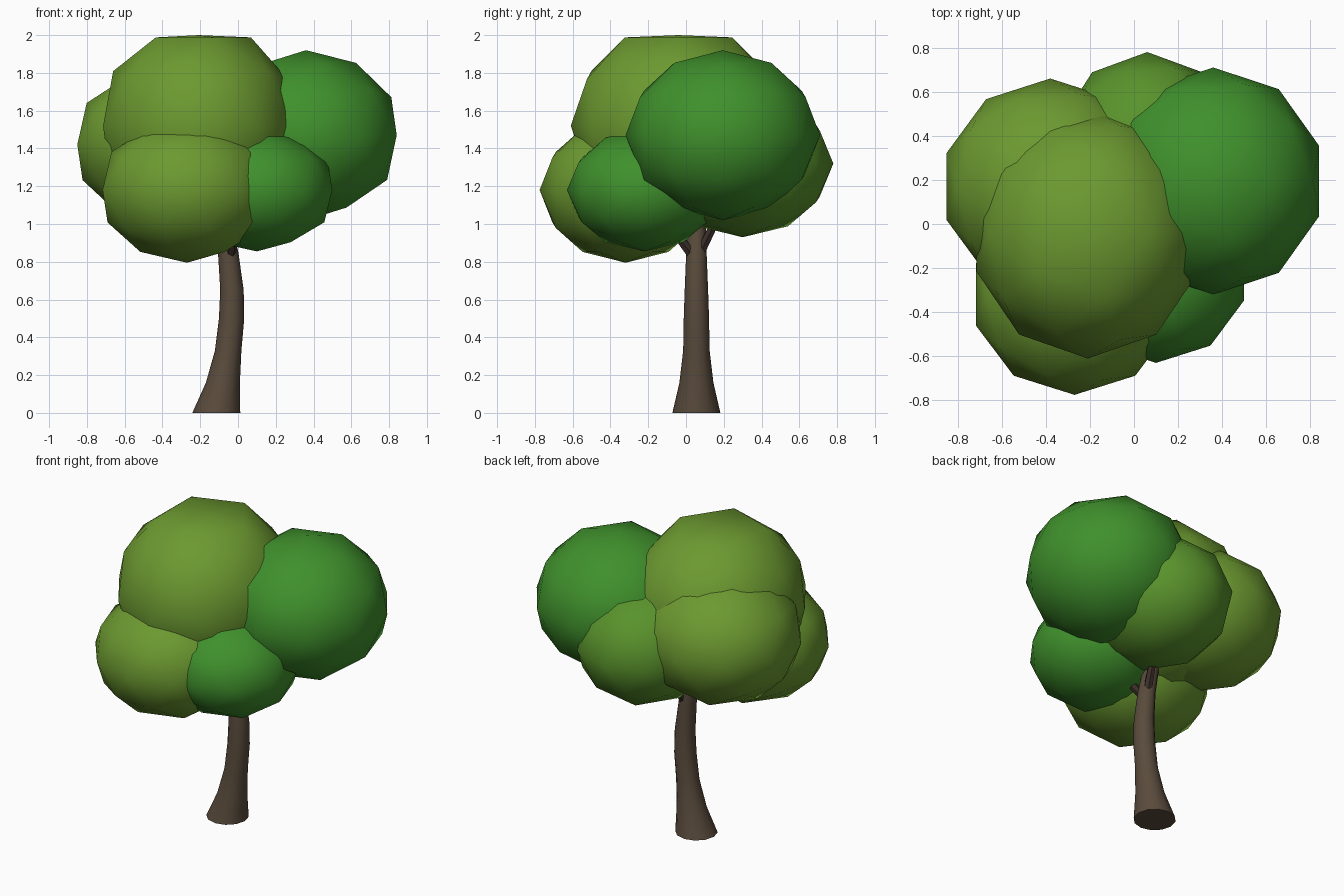
import bpy, bmesh, math
from mathutils import Vector

if "Cube" in bpy.data.objects:
    bpy.data.objects.remove(bpy.data.objects["Cube"])


def material(name, rgb):
    m = bpy.data.materials.new(name)
    m.diffuse_color = (*rgb, 1)
    m.use_nodes = True
    m.node_tree.nodes["Principled BSDF"].inputs["Base Color"].default_value = m.diffuse_color
    return m


bark = material("bark", (0.10, 0.07, 0.045))
dark_bark = material("dark_bark", (0.045, 0.028, 0.022))
light_leaf = material("light_leaf", (0.15, 0.32, 0.03))
mid_leaf = material("mid_leaf", (0.10, 0.29, 0.025))
deep_leaf = material("deep_leaf", (0.05, 0.28, 0.025))


def finish(bm, name, mat, angle):
    bmesh.ops.recalc_face_normals(bm, faces=bm.faces)
    mesh = bpy.data.meshes.new(name)
    bm.to_mesh(mesh)
    bm.free()
    mesh.materials.append(mat)
    ob = bpy.data.objects.new(name, mesh)
    bpy.context.collection.objects.link(ob)
    bpy.ops.object.select_all(action='DESELECT')
    ob.select_set(True)
    bpy.context.view_layer.objects.active = ob
    bpy.ops.object.shade_smooth_by_angle(angle=math.radians(angle))
    return ob


def leaf_clump(name, center, radii, mat, ceiling=2.0):
    """Low-poly ellipsoid, flattened where it would pass the ceiling."""
    bm = bmesh.new()
    bmesh.ops.create_icosphere(bm, subdivisions=2, radius=1)
    for v in bm.verts:
        v.co = Vector(c + r * k for c, r, k in zip(center, radii, v.co))
        v.co.z = min(v.co.z, ceiling)
    finish(bm, name, mat, 60)


def limb(name, path, mat, sides, level=False):
    """Tapered tube through (x, y, z, radius) points, capped at both ends."""
    bm = bmesh.new()
    rings = []
    axis = Vector(path[-1][:3]) - Vector(path[0][:3])
    turn = Vector((0, 0, 1)).rotation_difference(axis)
    for x, y, z, r in path:
        ring = []
        for i in range(sides):
            a = math.tau * i / sides
            p = Vector((r * math.cos(a), r * math.sin(a), 0))
            if not level:
                p.rotate(turn)
            ring.append(bm.verts.new(Vector((x, y, z)) + p))
        rings.append(ring)
    for lo, hi in zip(rings, rings[1:]):
        for i in range(sides):
            j = (i + 1) % sides
            bm.faces.new((lo[i], lo[j], hi[j], hi[i]))
    bm.faces.new(rings[0])
    bm.faces.new(rings[-1])
    finish(bm, name, mat, 50)


# Crown of six overlapping leaf clumps
leaf_clump("crown_top", (-0.21, -0.04, 1.52), (0.53, 0.57, 0.55), light_leaf)
leaf_clump("crown_right", (0.36, 0.195, 1.47), (0.505, 0.515, 0.45), deep_leaf)
leaf_clump("crown_front_left", (-0.27, -0.32, 1.18), (0.47, 0.455, 0.385), light_leaf)
leaf_clump("crown_front_right", (0.10, -0.22, 1.18), (0.42, 0.41, 0.325), deep_leaf)
leaf_clump("crown_back_left", (-0.38, 0.17, 1.42), (0.495, 0.49, 0.42), light_leaf)
leaf_clump("crown_back", (0.06, 0.30, 1.32), (0.425, 0.48, 0.39), mid_leaf)

# Curved trunk with flared foot
limb("trunk", [(-0.115, 0.055, 0.0, 0.127), (-0.08, 0.055, 0.16, 0.09),
               (-0.052, 0.055, 0.33, 0.07), (-0.034, 0.055, 0.5, 0.067),
               (-0.032, 0.055, 0.65, 0.062), (-0.052, 0.055, 0.85, 0.054),
               (-0.085, 0.055, 1.02, 0.048), (-0.13, 0.055, 1.2, 0.04)],
     bark, 12, level=True)

# Two small branches forking into the crown
limb("front_branch", [(-0.04, 0.03, 0.84, 0.028), (0.0, -0.13, 1.05, 0.02)], dark_bark, 6)
limb("back_branch", [(-0.04, 0.08, 0.86, 0.028), (0.0, 0.2, 1.1, 0.02)], dark_bark, 6)
